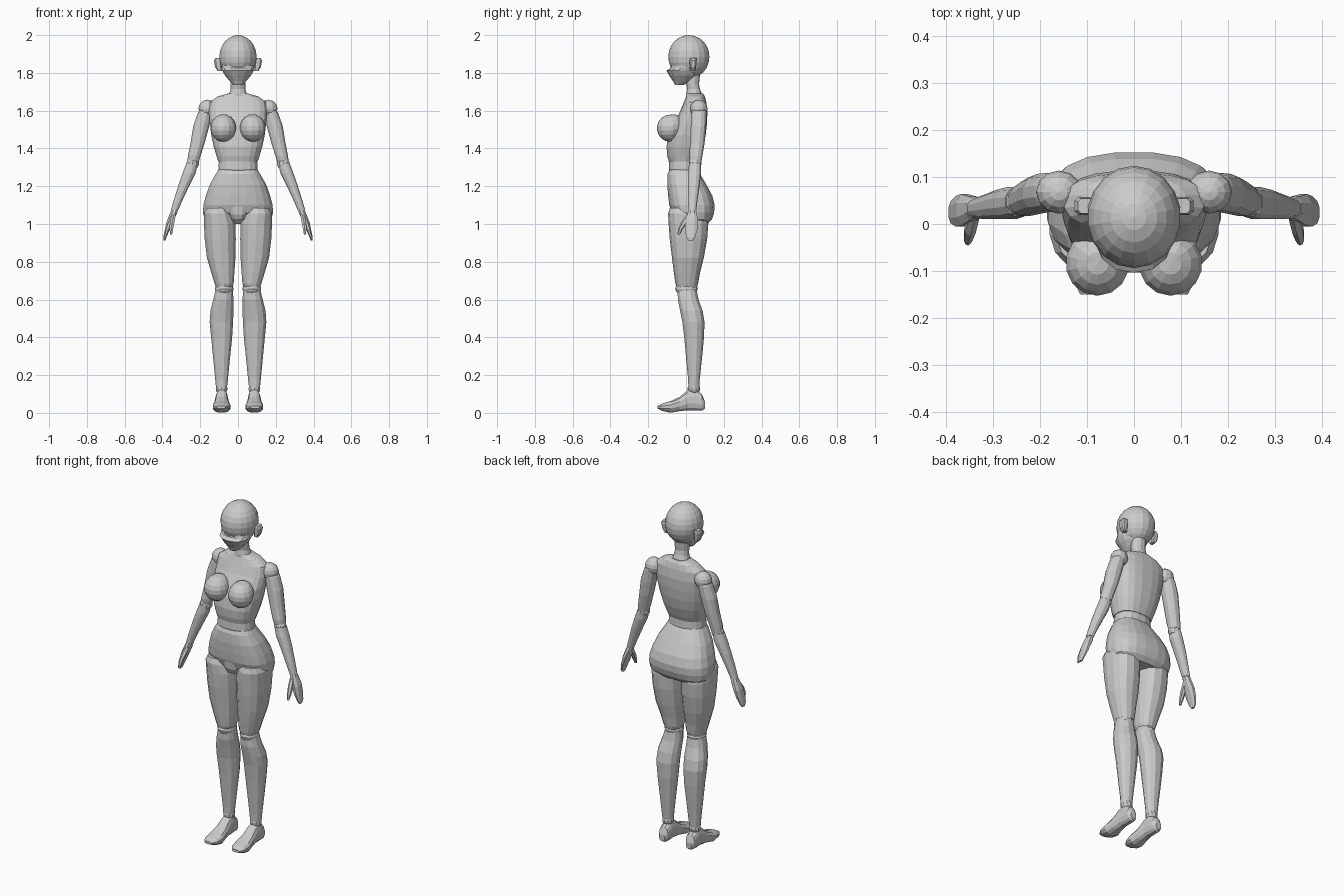
import bpy, bmesh, math
from mathutils import Vector

grey = bpy.data.materials.new("mannequin grey")
grey.diffuse_color = (0.6, 0.6, 0.6, 1)


def finish(name, bm):
    bmesh.ops.recalc_face_normals(bm, faces=bm.faces)
    me = bpy.data.meshes.new(name)
    bm.to_mesh(me)
    bm.free()
    me.materials.append(grey)
    ob = bpy.data.objects.new(name, me)
    bpy.context.collection.objects.link(ob)
    return ob


def loft(name, rings, sides=12, power=0.9, along="z"):
    """Skin closed rings; each ring is (position, u0, u1, v0, v1) extents."""
    bm = bmesh.new()
    loops = []
    for p, u0, u1, v0, v1 in rings:
        loop = []
        for i in range(sides):
            a = 2 * math.pi * (i + 0.5) / sides
            c, s = math.cos(a), math.sin(a)
            u = (u0 + u1) / 2 + (u1 - u0) / 2 * math.copysign(abs(c) ** power, c)
            v = (v0 + v1) / 2 + (v1 - v0) / 2 * math.copysign(abs(s) ** power, s)
            loop.append(bm.verts.new((u, v, p) if along == "z" else (u, p, v)))
        loops.append(loop)
    for a, b in zip(loops, loops[1:]):
        for i in range(sides):
            j = (i + 1) % sides
            bm.faces.new((a[i], a[j], b[j], b[i]))
    bm.faces.new(loops[0])
    bm.faces.new(loops[-1])
    return finish(name, bm)


def body(name, rows, **kw):
    """Centred part; rows are (z, half width, front y, back y)."""
    return loft(name, [(z, -w, w, f, b) for z, w, f, b in rows], **kw)


def limb(name, s, rows, **kw):
    """Side part; rows are (position, inner x, outer x, v0, v1)."""
    return loft(name, [(p, *sorted((s * a, s * b)), c, d) for p, a, b, c, d in rows], **kw)


def ball(name, centre, radii, seg=14, rings=9):
    bm = bmesh.new()
    bmesh.ops.create_uvsphere(bm, u_segments=seg, v_segments=rings, radius=1)
    for v in bm.verts:
        v.co = Vector([c + r * k for c, r, k in zip(centre, radii, v.co)])
    return finish(name, bm)


# head, face mask and neck
ball("head", (0, 0.015, 1.885), (0.1, 0.109, 0.115), 18, 12)
body("face", [(1.84, 0.088, -0.078, 0.06), (1.825, 0.088, -0.083, 0.065),
              (1.812, 0.085, -0.104, 0.07), (1.785, 0.07, -0.088, 0.06),
              (1.758, 0.046, -0.07, 0.03), (1.735, 0.024, -0.058, -0.015)], sides=14)
body("neck", [(1.79, 0.042, 0.0, 0.075), (1.74, 0.04, 0.0, 0.07),
              (1.715, 0.04, 0.005, 0.075), (1.69, 0.048, 0.0, 0.085), (1.65, 0.08, 0.0, 0.09)])

# rib cage, abdomen and pelvis
body("chest", [(1.692, 0.05, 0.005, 0.09), (1.675, 0.11, 0.0, 0.1), (1.645, 0.15, -0.012, 0.108),
               (1.59, 0.155, -0.035, 0.114), (1.53, 0.15, -0.07, 0.112), (1.47, 0.143, -0.095, 0.105),
               (1.41, 0.13, -0.104, 0.092), (1.36, 0.115, -0.1, 0.075), (1.33, 0.106, -0.092, 0.062)],
     sides=20, power=0.8)
body("abdomen", [(1.36, 0.1, -0.085, 0.06), (1.33, 0.103, -0.09, 0.06),
                 (1.29, 0.106, -0.092, 0.062), (1.25, 0.1, -0.08, 0.06)], sides=16, power=0.85)
body("pelvis", [(1.295, 0.1, -0.085, 0.055), (1.265, 0.118, -0.098, 0.075),
                (1.21, 0.15, -0.1, 0.108), (1.15, 0.172, -0.096, 0.14), (1.1, 0.185, -0.09, 0.153),
                (1.06, 0.187, -0.075, 0.15), (1.025, 0.178, -0.035, 0.138), (1.0, 0.15, -0.01, 0.115)],
     sides=20, power=0.78)
body("crotch", [(1.1, 0.06, -0.088, 0.06), (1.05, 0.05, -0.084, 0.06), (1.02, 0.035, -0.07, 0.06)],
     power=0.6)

for s, side in ((-1, "right"), (1, "left")):
    # ear and bust
    limb(side + "_ear", s, [(1.81, 0.085, 0.108, 0.022, 0.05), (1.83, 0.085, 0.122, 0.02, 0.054),
                            (1.865, 0.085, 0.128, 0.018, 0.058), (1.88, 0.085, 0.12, 0.022, 0.055)],
         sides=8, power=0.6)
    bust = ball(side + "_bust", (0, 0, 0), (0.069, 0.07, 0.072))
    for v in bust.data.vertices:  # upper back stretches up into the chest
        v.co += Vector((s * 0.078, -0.084, 1.507 + max(0, v.co.y) * 0.25))

    # arm
    ball(side + "_shoulder", (s * 0.16, 0.068, 1.61), (0.049, 0.046, 0.048), 12, 8)
    limb(side + "_upper_arm", s, [(1.635, 0.14, 0.185, 0.04, 0.095), (1.59, 0.135, 0.213, 0.028, 0.11),
                                  (1.52, 0.15, 0.238, 0.024, 0.108), (1.43, 0.175, 0.252, 0.02, 0.1),
                                  (1.36, 0.197, 0.266, 0.016, 0.088), (1.325, 0.208, 0.27, 0.02, 0.082)])
    ball(side + "_elbow", (s * 0.24, 0.048, 1.32), (0.035, 0.034, 0.034), 10, 7)
    limb(side + "_forearm", s, [(1.32, 0.212, 0.275, 0.015, 0.08), (1.27, 0.223, 0.294, 0.01, 0.08),
                                (1.21, 0.253, 0.315, 0.01, 0.074), (1.13, 0.291, 0.34, 0.01, 0.062),
                                (1.075, 0.315, 0.356, 0.012, 0.055)])
    limb(side + "_hand", s, [(1.085, 0.314, 0.35, 0.014, 0.052), (1.055, 0.322, 0.362, 0.006, 0.06),
                             (1.01, 0.342, 0.38, -0.006, 0.066), (0.97, 0.36, 0.388, -0.008, 0.062),
                             (0.93, 0.378, 0.396, 0.0, 0.05), (0.912, 0.384, 0.395, 0.012, 0.038)], sides=8)
    limb(side + "_thumb", s, [(1.05, 0.328, 0.352, 0.005, 0.035), (1.01, 0.335, 0.362, -0.026, 0.01),
                              (0.975, 0.342, 0.364, -0.04, -0.016), (0.945, 0.348, 0.36, -0.046, -0.032)],
         sides=6)

    # leg
    limb(side + "_thigh", s, [(1.085, 0.055, 0.165, -0.085, 0.07), (1.055, 0.03, 0.182, -0.095, 0.11),
                              (1.0, 0.012, 0.182, -0.092, 0.118), (0.92, 0.01, 0.178, -0.086, 0.112),
                              (0.82, 0.012, 0.166, -0.074, 0.094), (0.74, 0.018, 0.142, -0.064, 0.074),
                              (0.685, 0.022, 0.125, -0.056, 0.064), (0.665, 0.03, 0.118, -0.05, 0.058)],
         sides=14, power=0.85)
    ball(side + "_knee", (s * 0.073, 0.003, 0.657), (0.05, 0.06, 0.036), 12, 8)
    limb(side + "_shin", s, [(0.65, 0.026, 0.12, -0.046, 0.058), (0.6, 0.022, 0.133, -0.045, 0.068),
                             (0.54, 0.022, 0.148, -0.033, 0.09), (0.48, 0.024, 0.152, -0.021, 0.1),
                             (0.39, 0.03, 0.143, -0.01, 0.096), (0.28, 0.042, 0.132, 0.0, 0.085),
                             (0.18, 0.052, 0.122, 0.01, 0.074), (0.13, 0.058, 0.117, 0.012, 0.07)])
    ball(side + "_ankle", (s * 0.087, 0.042, 0.128), (0.033, 0.034, 0.03), 10, 7)
    limb(side + "_foot", s, [(0.1, 0.068, 0.105, 0.022, 0.06), (0.085, 0.058, 0.115, 0.012, 0.1),
                             (0.045, 0.054, 0.118, 0.01, 0.13), (0.01, 0.053, 0.12, 0.012, 0.122),
                             (-0.035, 0.047, 0.126, 0.008, 0.085), (-0.08, 0.038, 0.135, 0.0, 0.064),
                             (-0.12, 0.045, 0.132, 0.008, 0.052), (-0.15, 0.065, 0.115, 0.022, 0.038)],
         power=0.85, along="y")
